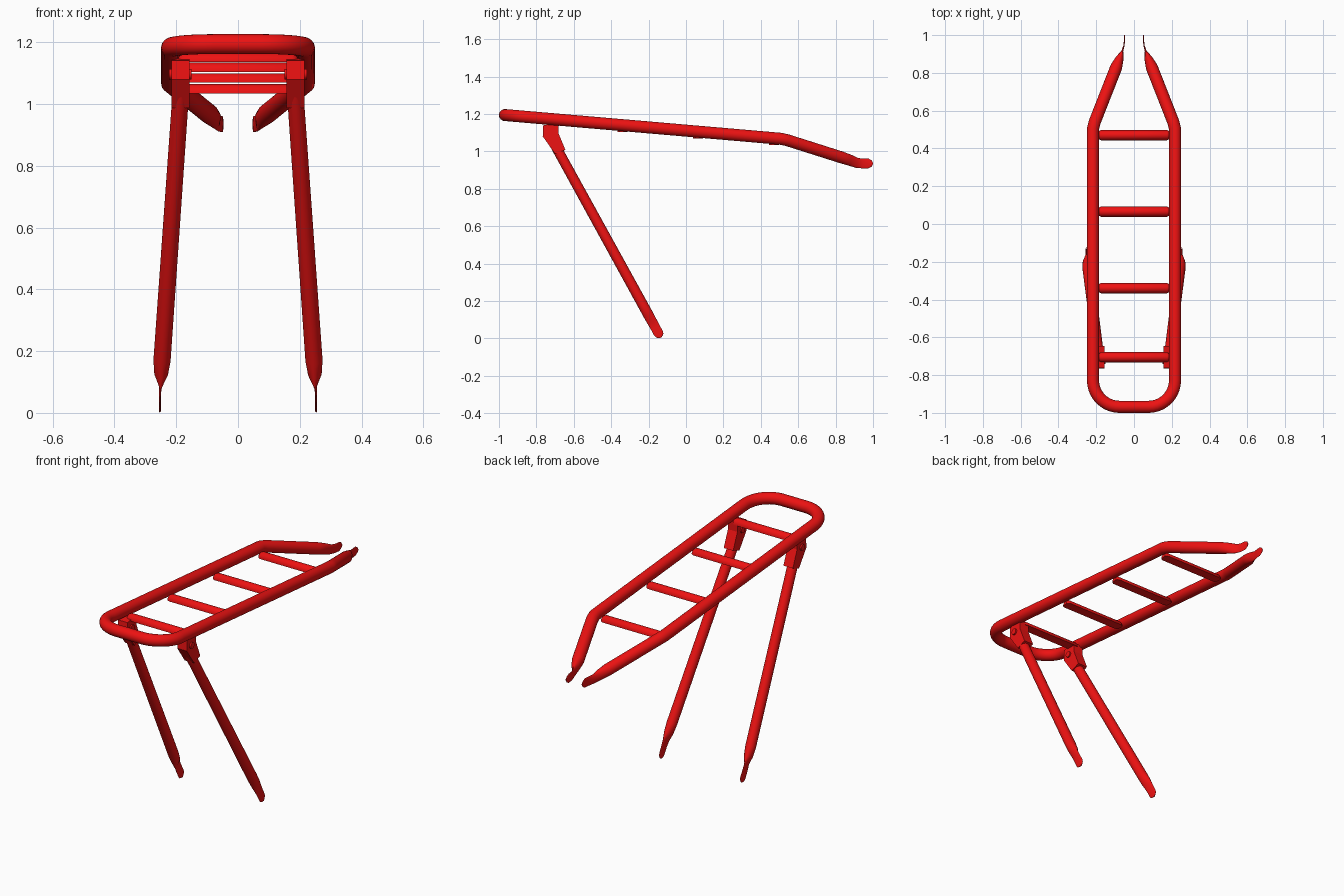
import bpy, bmesh, math
from mathutils import Vector

if "Cube" in bpy.data.objects:
    bpy.data.objects.remove(bpy.data.objects["Cube"])

red = bpy.data.materials.new("red_paint")
red.diffuse_color = (0.85, 0.006, 0.006, 1)
red.use_nodes = True
red.node_tree.nodes["Principled BSDF"].inputs["Base Color"].default_value = red.diffuse_color


def make(name, bm, angle=40):
    bmesh.ops.recalc_face_normals(bm, faces=bm.faces)
    me = bpy.data.meshes.new(name)
    bm.to_mesh(me)
    bm.free()
    me.materials.append(red)
    ob = bpy.data.objects.new(name, me)
    bpy.context.collection.objects.link(ob)
    bpy.ops.object.select_all(action='DESELECT')
    ob.select_set(True)
    bpy.context.view_layer.objects.active = ob
    bpy.ops.object.shade_smooth_by_angle(angle=math.radians(angle))
    return ob


def loft(bm, rings):
    loops = [[bm.verts.new(p) for p in r] for r in rings]
    n = len(loops[0])
    for a, b in zip(loops, loops[1:]):
        for i in range(n):
            j = (i + 1) % n
            bm.faces.new((a[i], a[j], b[j], b[i]))
    bm.faces.new(loops[0])
    bm.faces.new(loops[-1])


def sweep(name, path, sides=24):
    """path rows: x, y, z, sideways radius, upright radius"""
    pts = [Vector(p[:3]) for p in path]
    rings = []
    for k, p in enumerate(path):
        a, b = pts[max(k - 1, 0)], pts[min(k + 1, len(pts) - 1)]
        t = Vector((0, 0, 0))
        if k > 0:
            t += (pts[k] - a).normalized()
        if k < len(pts) - 1:
            t += (b - pts[k]).normalized()
        t.normalize()
        u = t.cross(Vector((0, 0, 1))).normalized()
        v = u.cross(t)
        rings.append([pts[k] + u * p[3] * math.cos(w) + v * p[4] * math.sin(w)
                      for w in (math.tau * i / sides for i in range(sides))])
    bm = bmesh.new()
    loft(bm, rings)
    return make(name, bm)


def deck_z(y):
    return 1.066 - 0.086 * (y - 0.52)


# Main hoop: flattened tab, angled arm, straight rail, rounded front corner
R, HALF, FRONT, BEND = 0.032, 0.217, -0.968, 0.14
side = [(0.050, 1.000, 0.935, .003, .003), (0.050, 0.993, 0.935, .003, .016),
        (0.050, 0.976, 0.935, .003, .026), (0.053, 0.945, 0.935, .003, .026),
        (0.062, 0.915, 0.938, .005, .027), (0.077, 0.875, 0.953, .022, .030),
        (0.094, 0.830, 0.968, R, R), (0.208, 0.540, 1.060, R, R),
        (HALF, 0.505, deck_z(0.505), R, R)]
for i in range(11):
    w = math.pi / 2 * i / 10
    y = FRONT + BEND - BEND * math.sin(w)
    side.append((HALF - BEND + BEND * math.cos(w), y, deck_z(y), R, R))
sweep("main_hoop", side + [(-p[0],) + p[1:] for p in reversed(side)])

# Cross bars with a domed top and flat underside
for n, y in enumerate((-0.705, -0.34, 0.065, 0.47)):
    base = deck_z(y) - 0.036
    rings = []
    for x, s in ((-.192, .55), (-.186, .8), (-.175, 1), (.175, 1), (.186, .8), (.192, .55)):
        rings.append([(x, y + 0.027 * s * math.cos(w), base + 0.030 * s * math.sin(w))
                      for w in (math.pi * i / 14 for i in range(15))])
    bm = bmesh.new()
    loft(bm, rings)
    make(f"cross_bar_{n + 1}", bm)


def leg_y(z):
    return -0.147 - 0.55 * (z - 0.027)


for s, label in ((1, "right"), (-1, "left")):
    # Support leg with flattened foot
    rows = [(.185, 1.04, .027, .027), (.246, .17, .028, .028), (.249, .125, .022, .028),
            (.252, .088, .004, .027), (.253, .06, .003, .026), (.253, .027, .003, .026),
            (.253, .0156, .003, .0225), (.253, .0077, .003, .013), (.253, .0042, .003, .003)]
    sweep(f"support_leg_{label}", [(s * x, leg_y(z), z, a, b) for x, z, a, b in rows])

    # Hinge bracket under the rail
    prof = [(-.763, 1.14), (-.766, 1.08), (-.700, .987), (-.645, 1.008), (-.683, 1.10), (-.683, 1.15)]
    bm = bmesh.new()
    loft(bm, [[(s * x, y, z) for y, z in prof] for x in (.157, .216)])
    make(f"hinge_bracket_{label}", bm, 20)

    # Hinge bolt
    bm = bmesh.new()
    loft(bm, [[(s * x, -.725 + .017 * math.cos(w), 1.097 + .017 * math.sin(w))
               for w in (math.tau * i / 20 for i in range(20))] for x in (.150, .224)])
    make(f"hinge_bolt_{label}", bm)
